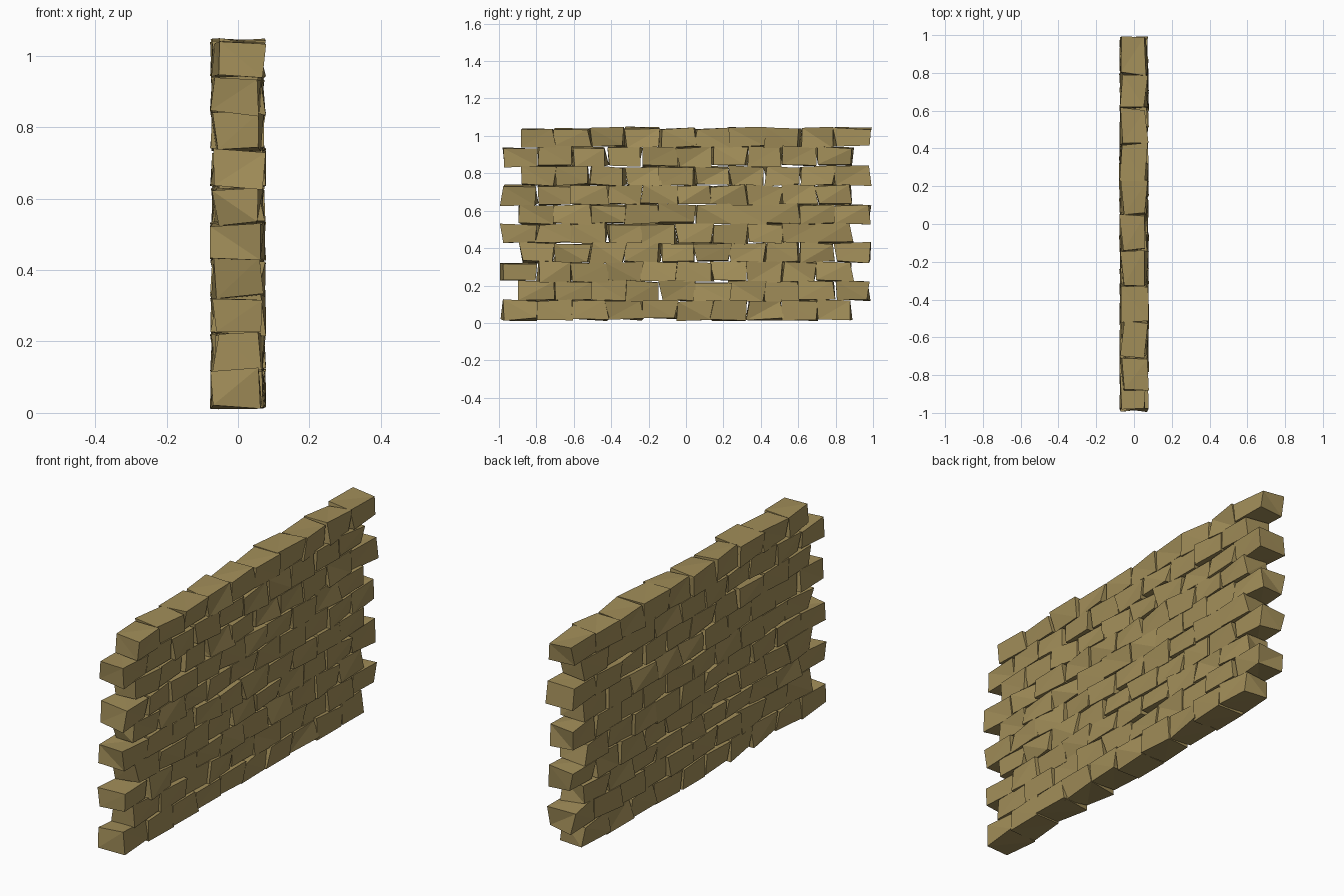
import bpy, bmesh, random
from mathutils import Vector

if "Cube" in bpy.data.objects:
    bpy.data.objects.remove(bpy.data.objects["Cube"])

random.seed(7)
ROWS, COLS = 10, 10
PITCH_Y, PITCH_Z = 0.187, 0.1025      # brick spacing along and up the wall
SIZE = Vector((0.130, 0.184, 0.100))  # nominal brick size
JITTER = Vector((0.014, 0.014, 0.009))  # corner irregularity
BASE_Z = 0.0175

stone = bpy.data.materials.new("sandstone")
stone.diffuse_color = (0.36, 0.27, 0.10, 1)
stone.use_nodes = True
stone.node_tree.nodes["Principled BSDF"].inputs["Base Color"].default_value = stone.diffuse_color


def add_brick(bm, center):
    """One rough brick: a box with every corner nudged."""
    for v in bmesh.ops.create_cube(bm, size=1)["verts"]:
        nudge = Vector([random.uniform(-j, j) for j in JITTER])
        v.co = center + v.co * SIZE + nudge
        v.co.z = max(v.co.z, 0.0)


# courses of bricks, every second one shifted by half a brick
for row in range(ROWS):
    bm = bmesh.new()
    shift = 0.048 if row % 2 else -0.048
    z = BASE_Z + (row + 0.5) * PITCH_Z
    for col in range(COLS):
        y = (col - (COLS - 1) / 2) * PITCH_Y + shift
        add_brick(bm, Vector((0, y, z)))
    # split the warped quads into flat faces
    bmesh.ops.triangulate(bm, faces=bm.faces[:])
    name = f"brick_course_{row + 1}"
    mesh = bpy.data.meshes.new(name)
    bm.to_mesh(mesh)
    bm.free()
    mesh.materials.append(stone)
    bpy.context.collection.objects.link(bpy.data.objects.new(name, mesh))
